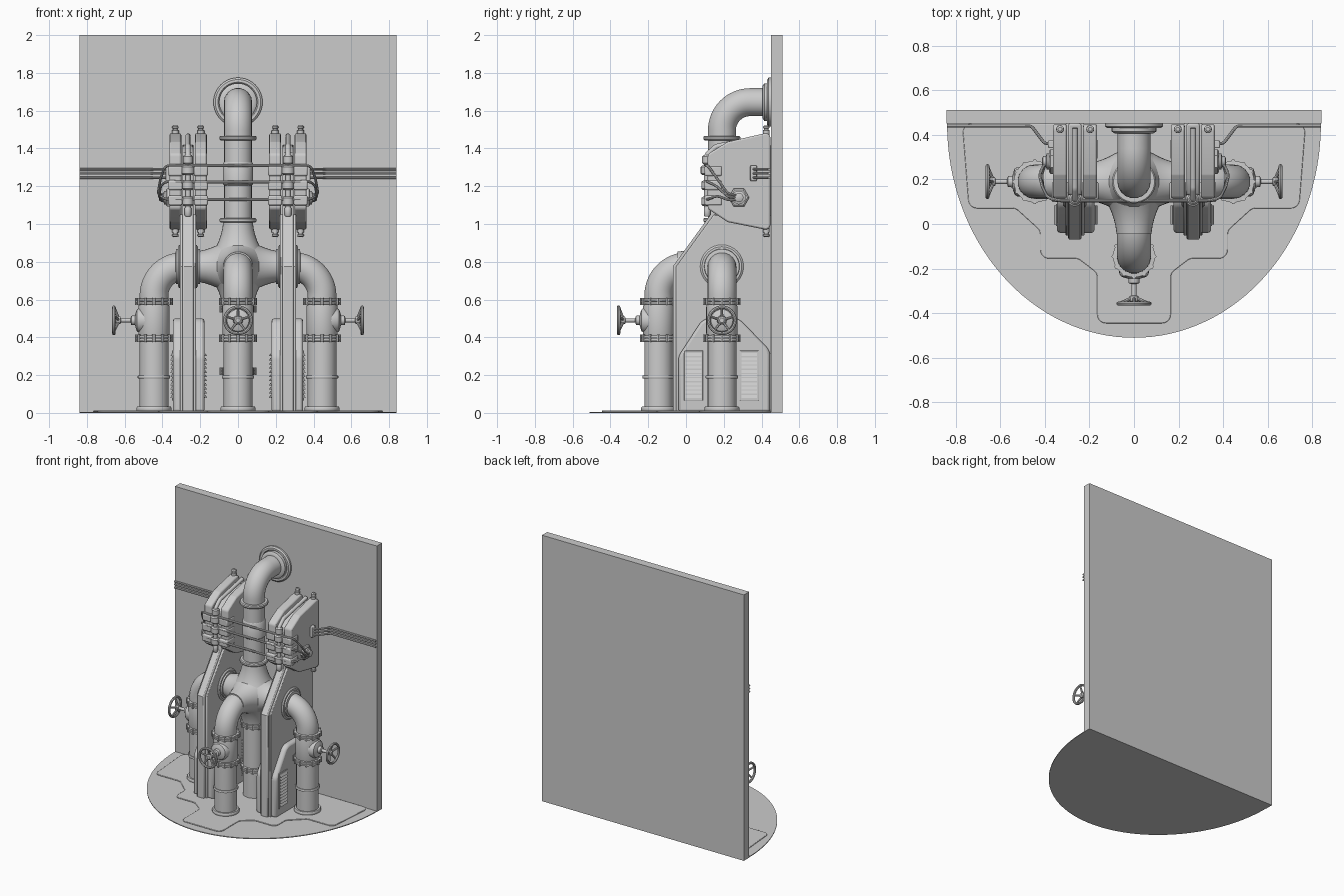
import bpy, bmesh, math
from mathutils import Vector, Matrix

if "Cube" in bpy.data.objects:
    bpy.data.objects.remove(bpy.data.objects["Cube"])

V = Vector


def finish(name, bm, bevel=0):
    bmesh.ops.recalc_face_normals(bm, faces=bm.faces)
    me = bpy.data.meshes.new(name)
    bm.to_mesh(me)
    bm.free()
    ob = bpy.data.objects.new(name, me)
    bpy.context.collection.objects.link(ob)
    if bevel:
        m = ob.modifiers.new("bevel", 'BEVEL')
        m.width, m.segments, m.limit_method, m.angle_limit = bevel, 2, 'ANGLE', math.radians(40)
    return ob


def spin(bm, prof, loc, axis, n=32):
    """Revolve (radius, height) points around an axis."""
    M = Matrix.Translation(loc) @ V(axis).to_track_quat('Z', 'Y').to_matrix().to_4x4()
    rings = [[bm.verts.new(M @ V((r * math.cos(2 * math.pi * i / n), r * math.sin(2 * math.pi * i / n), h)))
              for i in range(n)] for r, h in prof]
    for a, b in zip(rings, rings[1:]):
        for i in range(n):
            bm.faces.new((a[i], a[(i + 1) % n], b[(i + 1) % n], b[i]))
    if prof[0] != prof[-1]:
        bm.faces.new(rings[0])
        bm.faces.new(rings[-1])


def lathe(name, prof, loc, axis=(0, 0, 1), n=32):
    bm = bmesh.new()
    spin(bm, prof, loc, axis, n)
    return finish(name, bm)


def rounded(pts, r, closed=False, n=10):
    """Replace corners of a path by circular arcs."""
    pts = [V(p) for p in pts]
    out = []
    for i, p in enumerate(pts):
        if not closed and i in (0, len(pts) - 1):
            out.append(p)
            continue
        u = pts[i - 1] - p
        w = pts[(i + 1) % len(pts)] - p
        lim = 0.48 * min(u.length, w.length)
        u.normalize()
        w.normalize()
        half = u.angle(w) / 2
        t = r / math.tan(half)
        if len(pts) > 3:
            t = min(t, lim)
        rad = t * math.tan(half)
        c = p + (u + w).normalized() * (rad / math.sin(half))
        a, b = p + u * t - c, p + w * t - c
        ang = a.angle(b)
        for k in range(n + 1):
            f = k / n
            out.append(c + (a * math.sin((1 - f) * ang) + b * math.sin(f * ang)) / math.sin(ang))
    return out


def tube(name, pts, r, res=4):
    cu = bpy.data.curves.new(name, 'CURVE')
    cu.dimensions, cu.bevel_depth, cu.bevel_resolution, cu.use_fill_caps = '3D', r, res, True
    s = cu.splines.new('POLY')
    s.points.add(len(pts) - 1)
    for q, p in zip(s.points, pts):
        q.co = (*p, 1)
    tmp = bpy.data.objects.new(name + "_path", cu)
    bpy.context.collection.objects.link(tmp)
    me = bpy.data.meshes.new_from_object(tmp.evaluated_get(bpy.context.evaluated_depsgraph_get()))
    bpy.data.objects.remove(tmp)
    ob = bpy.data.objects.new(name, me)
    bpy.context.collection.objects.link(ob)
    return ob


def prism(name, pts, vec, bevel=0):
    bm = bmesh.new()
    f = bm.faces.new([bm.verts.new(p) for p in pts])
    g = bmesh.ops.extrude_face_region(bm, geom=[f])['geom']
    bmesh.ops.translate(bm, vec=vec, verts=[e for e in g if isinstance(e, bmesh.types.BMVert)])
    return finish(name, bm, bevel)


def box(name, x, y, z, bevel=0):
    x, y, z = sorted(x), sorted(y), sorted(z)
    pts = [(x[0], y[0], z[0]), (x[1], y[0], z[0]), (x[1], y[1], z[0]), (x[0], y[1], z[0])]
    return prism(name, pts, (0, 0, z[1] - z[0]), bevel)


def flange(name, loc, r=0.08):
    """Bolted double collar around a vertical pipe."""
    bm = bmesh.new()
    spin(bm, [(r, -.016), (r + .014, -.014), (r + .014, -.002), (r + .006, -.001), (r + .006, .001),
              (r + .014, .002), (r + .014, .014), (r, .016)], loc, (0, 0, 1))
    for i in range(12):
        a = math.pi * i / 6
        spin(bm, [(.009, -.019), (.009, .019)], V(loc) + V((math.cos(a), math.sin(a), 0)) * (r + .012), (0, 0, 1), 6)
    finish(name, bm)


def ring(name, loc, axis=(0, 0, 1), r=0.08, w=.012, h=.012):
    lathe(name, [(r - .004, -h), (r + w * .7, -h), (r + w, -h * .5), (r + w, h * .5), (r + w * .7, h), (r - .004, h)], loc, axis)


# Back wall and half-oval floor
box("back_wall", (-.84, .84), (.45, .512), (0, 2))
prism("floor", [(.838 * math.cos(a), .45 - .96 * math.sin(a), 0)
                for a in [math.pi * i / 64 for i in range(65)]], (0, 0, .006))
half = [(.77, .45), (.74, .07), (.53, .07), (.42, -.03), (.42, -.155), (.25, -.155), (.165, -.22), (.165, -.445)]
outline = [(x, y, .004) for x, y in half] + [(-x, y, .004) for x, y in reversed(half)]
arc = rounded(outline, .04, True, 5)
prism("floor_step", [(p.x, min(p.y, .45), p.z) for p in arc], (0, 0, .008), .003)

# Central pipe with elbow into the wall
C = V((0, .19, .775))
tube("main_pipe", rounded([(0, .19, .004), (0, .19, 1.645), (0, .45, 1.645)], .15, n=16), .075, 7)
lathe("wall_flange", [(.13, 0), (.13, .012), (.12, .02), (.106, .02), (.1, .014), (.1, .035), (.085, .045), (.07, .045)],
      (0, .45, 1.645), (0, -1, 0), 40)
for z in (1.02, 1.455):
    ring("main_pipe_ring", (0, .19, z), r=.078, w=.02)
lathe("pipe_sleeve", [(.07, 1.2), (.08, 1.21), (.08, 1.32), (.07, 1.335)], (0, .19, 0))
for z in (.22, .55):
    flange("centre_flange", (0, .19, z), .076)

# Junction hub with flared outlets
lathe("hub", [(.152 * math.sin(math.pi * i / 20), -.152 * math.cos(math.pi * i / 20)) for i in range(1, 20)], C)
for d in ((1, 0, 0), (-1, 0, 0), (0, -1, 0), (0, 0, 1), (0, 0, -1)):
    lathe("hub_flare", [(.127, .085), (.112, .112), (.1, .14), (.09, .17), (.083, .2), (.078, .235)], C, d)

# Three legs, each with flanges, valve and handwheel
for d, reach in (((1, 0, 0), .445), ((-1, 0, 0), .445), ((0, -1, 0), .335)):
    d = V(d)
    foot = V((0, .19, 0)) + d * reach
    at = lambda z: foot + V((0, 0, z))
    tube("leg_pipe", rounded([C, at(.775), at(.004)], .155, n=16), .077, 7)
    flange("leg_flange", at(.59))
    flange("leg_flange", at(.395))
    lathe("valve_body", [(.077, .4), (.083, .42), (.083, .56), (.077, .585)], foot)
    ring("leg_ring", at(.19), r=.077, w=.009, h=.008)
    ring("foot_ring", at(.02), r=.079, w=.014, h=.013)
    lathe("valve_bonnet", [(.068, .03), (.066, .078), (.058, .09), (.04, .097), (.026, .1), (.024, .12),
                           (.011, .124), (.011, .175), (.02, .178), (.02, .2), (.012, .206)], at(.49), d, 24)
    bm = bmesh.new()
    spin(bm, [(.07 + .009 * math.cos(math.pi * i / 4), .212 + .009 * math.sin(math.pi * i / 4)) for i in range(8)]
         + [(.079, .212)], at(.49), d, 32)
    side = V((0, 0, 1)).cross(d)
    for i in range(5):
        a = math.pi / 2 + 2 * math.pi * i / 5
        radial = side * math.cos(a) + V((0, 0, 1)) * math.sin(a)
        axis = radial * .06 + d * .022
        spin(bm, [(.008, 0), (.006, axis.length)], at(.49) + d * .188 + radial * .01, axis, 8)
    bmesh.ops.remove_doubles(bm, verts=bm.verts, dist=1e-5)
    finish("handwheel", bm)

# Mirrored supports, housings and plate stacks
FIN = [(-.07, .005), (-.07, .775), (.13, 1.05), (.13, 1.33), (.2, 1.38), (.45, 1.42), (.45, .005)]
HOUSING = [(-.04, .005), (-.04, .3), (.09, .5), (.28, .5), (.445, .33), (.445, .005)]
PLATE = [(.115, 1.08), (.115, 1.37), (.22, 1.435), (.447, 1.487), (.447, .965), (.22, 1.01)]
for s in (1, -1):
    prism("support_fin", [(s * .235, y, z) for y, z in FIN], (s * .06, 0, 0), .008)
    prism("fin_rim", [(s * .222, y + .018, z) for y, z in FIN[:3]] + [(s * .222, .45, 1.05), (s * .222, .45, .005)],
          (s * .086, 0, 0), .006)
    prism("vent_housing", rounded([(s * .177, y, z) for y, z in HOUSING], .07, n=6), (s * .168, 0, 0), .014)
    for x, e in ((.345, 1), (.177, -1)):
        for y in (-.01, .285):
            box("vent_frame", (s * (x - .005), s * (x + e * .005)), (y, y + .1), (.065, .33), .003)
            for i in range(11):
                z = .08 + i * .022
                prism("vent_slat", [(s * x, y + .008, z), (s * (x + e * .013), y + .008, z),
                                    (s * (x + e * .005), y + .008, z + .016)], (0, .084, 0))
    # Collars where the pipe passes through the fin
    for x, e in ((.3, 1), (.23, -1)):
        lathe("fin_collar", [(.115, 0), (.115, .01), (.105, .018), (.094, .018), (.092, .028), (.075, .03)],
              (s * x, .19, .775), (s * e, 0, 0))
    for x in (.165, .3):
        prism("insulator_plate", rounded([(s * x, y, z) for y, z in PLATE], .025, True, 4), (s * .063, 0, 0), .009)
        xc = s * (x + .0315)
        for z, e in ((1.482, 1), (.97, -1)):
            lathe("plate_bolt", [(.018, -.01), (.018, .014), (.012, .016), (.012, .024), (.017, .026), (.017, .034), (.009, .04)],
                  (xc, .425, z), (0, 0, e), 12)
        for z in (1.28, 1.205, 1.125):
            box("plate_clamp", (xc - .037, xc + .037), (.098, .19), (z - .026, z + .026), .008)
    # Centre spine with collars and top strap
    tube("spine_rod", rounded([(s * .265, .11, 1.05), (s * .265, .11, 1.365), (s * .265, .16, 1.41), (s * .265, .43, 1.465)], .03), .014)
    for z, r in ((1.065, .018), (1.12, .03), (1.205, .03), (1.285, .034), (1.34, .026)):
        lathe("spine_collar", [(r * .7, -.026), (r, -.018), (r, .018), (r * .7, .026)], (s * .265, .112, z), n=16)
    # Hex terminal and looping cables on the outer face
    H = V((s * .363, .28, 1.14))
    lathe("hex_terminal", [(.055, 0), (.055, .012), (.046, .018)], H, (s, 0, 0), 6)
    lathe("terminal_socket", [(.036, .015), (.036, .028), (.024, .032), (.024, .045), (.012, .05)], H, (s, 0, 0), 20)
    for i, z in enumerate((1.31, 1.225, 1.13)):
        tube("loop_cable", rounded([(s * .33, .105, z), (s * .385, .115, z), (s * .41, .165, 1.15 + .5 * (z - 1.13)),
                                    (s * (.425 - .006 * i), .225, 1.155 - .014 * i), (s * .395, .28, 1.152 - .012 * i)], .05, n=6), .007, 2)
    # Wall cables entering the plate
    box("cable_bracket", (s * .355, s * .385), (.34, .375), (1.228, 1.31), .005)
    for z in (1.29, 1.268, 1.245):
        tube("wall_cable", rounded([(s * .35, .36, z), (s * .4, .36, z), (s * .46, .44, z), (s * .838, .44, z)], .03, n=5), .007, 2)

# Bars linking both plate stacks
for z in (1.31, 1.222, 1.13):
    tube("link_bar", [V((-.33, .105, z)), V((.33, .105, z))], .008, 3)

# Smooth shading with sharp edges kept
bpy.ops.object.select_all(action='SELECT')
bpy.context.view_layer.objects.active = bpy.data.objects["hub"]
bpy.ops.object.shade_smooth_by_angle(angle=math.radians(35))
